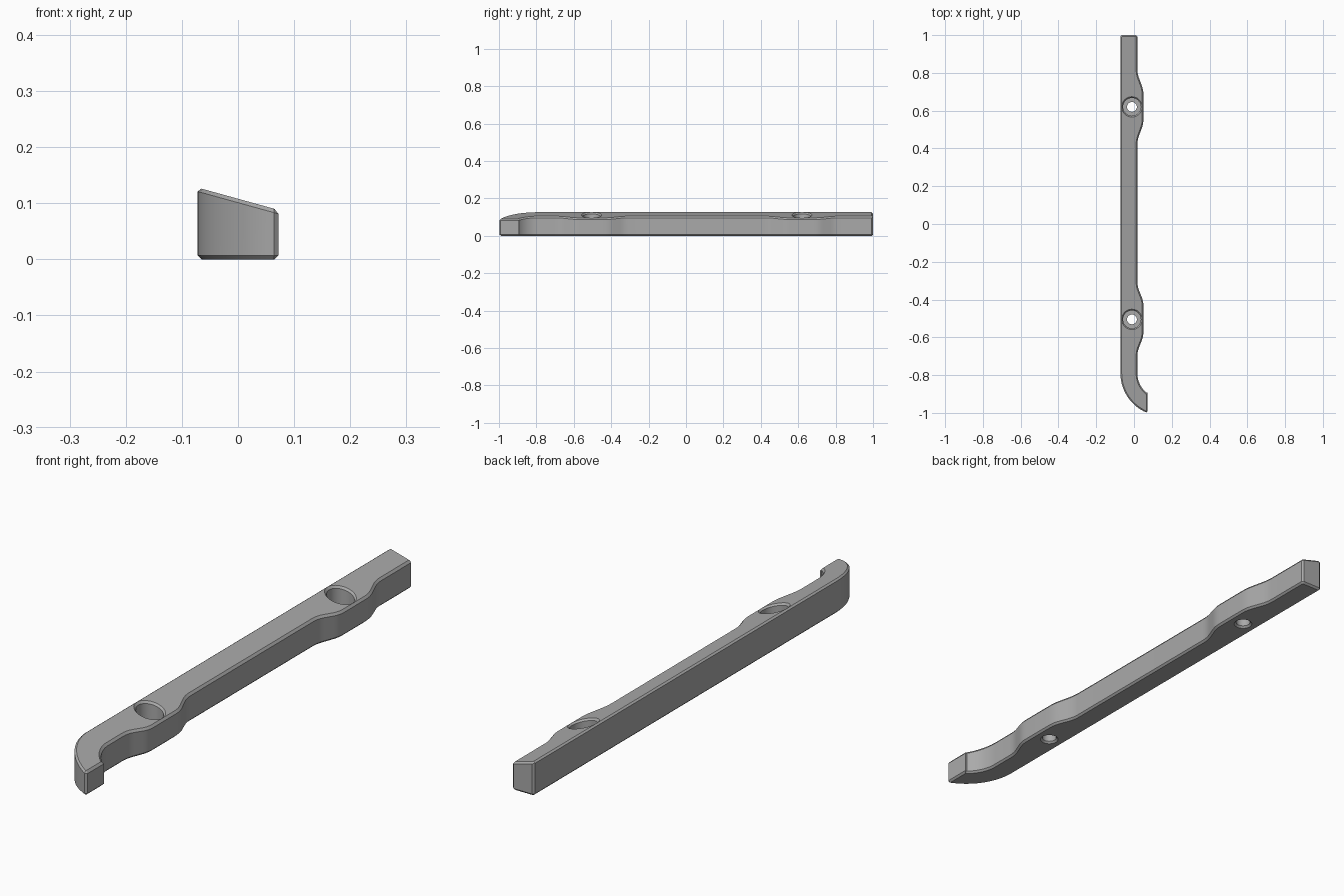
import bpy, bmesh, math
from mathutils import Vector

if "Cube" in bpy.data.objects:
    bpy.data.objects.remove(bpy.data.objects["Cube"])

C = 0.007                      # chamfer width


def top(x):                    # sloped top plane
    return 0.108 - 0.277 * x


def fillet(a, p, b, d, n=4):   # soft corner at p between a and b
    a, p, b = Vector(a), Vector(p), Vector(b)
    s, e = p + (a - p).normalized() * d, p + (b - p).normalized() * d
    return [s * (1 - t) ** 2 + p * 2 * t * (1 - t) + e * t * t
            for t in (i / n for i in range(n + 1))]


def arc(r, a0, a1, n):         # both hook curves share one centre
    return [Vector((0.154 + r * math.cos(a0 + (a1 - a0) * i / n),
                    -0.79 + r * math.sin(a0 + (a1 - a0) * i / n)))
            for i in range(n + 1)]


def inset(pts, d):             # mitred inward offset of a clockwise outline
    out = []
    for i, p in enumerate(pts):
        u = (p - pts[i - 1]).normalized()
        v = (pts[(i + 1) % len(pts)] - p).normalized()
        nu, nv = Vector((u.y, -u.x)), Vector((v.y, -v.x))
        out.append(p + (nu + nv) * (d / (1 + nu.dot(nv))))
    return out


def make(name, rings, mat):    # skin a stack of equal rings and cap the ends
    bm = bmesh.new()
    vs = [[bm.verts.new(p) for p in r] for r in rings]
    n = len(vs[0])
    for lo, hi in zip(vs, vs[1:]):
        for i in range(n):
            j = (i + 1) % n
            bm.faces.new((lo[i], lo[j], hi[j], hi[i]))
    bm.faces.new(vs[0][::-1])
    bm.faces.new(vs[-1])
    bmesh.ops.recalc_face_normals(bm, faces=bm.faces)
    me = bpy.data.meshes.new(name)
    bm.to_mesh(me)
    bm.free()
    ob = bpy.data.objects.new(name, me)
    bpy.context.collection.objects.link(ob)
    me.materials.append(mat)
    return ob


grey = bpy.data.materials.new("mid grey")
grey.diffuse_color = (0.4, 0.4, 0.4, 1)
grey.use_nodes = True
grey.node_tree.nodes["Principled BSDF"].inputs["Base Color"].default_value = grey.diffuse_color

# Outline: back end, two bulges on the right edge, hooked front
edge = [(0.018, 1), (0.018, 0.795), (0.05, 0.71), (0.05, 0.53), (0.018, 0.445),
        (0.018, -0.33), (0.05, -0.41), (0.05, -0.595), (0.018, -0.675), (0.018, -0.78)]
outline = [Vector((-0.072, 1 - C)), Vector((-0.072 + C, 1)),
           Vector((0.018 - C, 1)), Vector((0.018, 1 - C))]
for i in range(1, len(edge) - 1):
    outline += fillet(edge[i - 1], edge[i], edge[i + 1], 0.025)
outline += arc(0.136, math.pi, math.pi + 0.86, 10)
outline += [Vector((0.072, -0.893)), Vector((0.072, -0.991))]
outline += arc(0.226, math.pi + 1.164, math.pi, 16)

inner = inset(outline, C)
bar = make("bar", [
    [(p.x, p.y, 0) for p in inner],
    [(p.x, p.y, C) for p in outline],
    [(p.x, p.y, top(p.x) - C) for p in outline],
    [(p.x, p.y, top(p.x)) for p in inner]], grey)

# Counterbored screw holes: (radius, height, follows the slope)
profile = [(0.035, -0.002, 0), (0.026, 0.007, 0), (0.026, 0.04, 0),
           (0.047, 0.04, 0), (0.047, -0.007, 1), (0.056, 0.002, 1), (0.056, 0.05, 1)]
HX, N = -0.011, 40
for k, hy in enumerate((0.62, -0.505)):
    rings = []
    for r, z, slope in profile:
        ring = []
        for i in range(N):
            a = 2 * math.pi * i / N
            x = HX + r * math.cos(a)
            ring.append((x, hy + r * math.sin(a), z + (top(x) if slope else 0)))
        rings.append(ring)
    cutter = make("hole_cutter_%d" % (k + 1), rings, grey)
    cutter.hide_render = True
    cutter.hide_set(True)
    mod = bar.modifiers.new("screw_hole", 'BOOLEAN')
    mod.operation = 'DIFFERENCE'
    mod.solver = 'EXACT'
    mod.object = cutter

# Apply the holes, remove the cutters, smooth the curved walls
bpy.context.view_layer.objects.active = bar
bar.select_set(True)
for m in list(bar.modifiers):
    bpy.ops.object.modifier_apply(modifier=m.name)
for ob in [o for o in bpy.data.objects if o.name.startswith("hole_cutter")]:
    bpy.data.objects.remove(ob)
bpy.ops.object.shade_smooth_by_angle(angle=math.radians(25))
